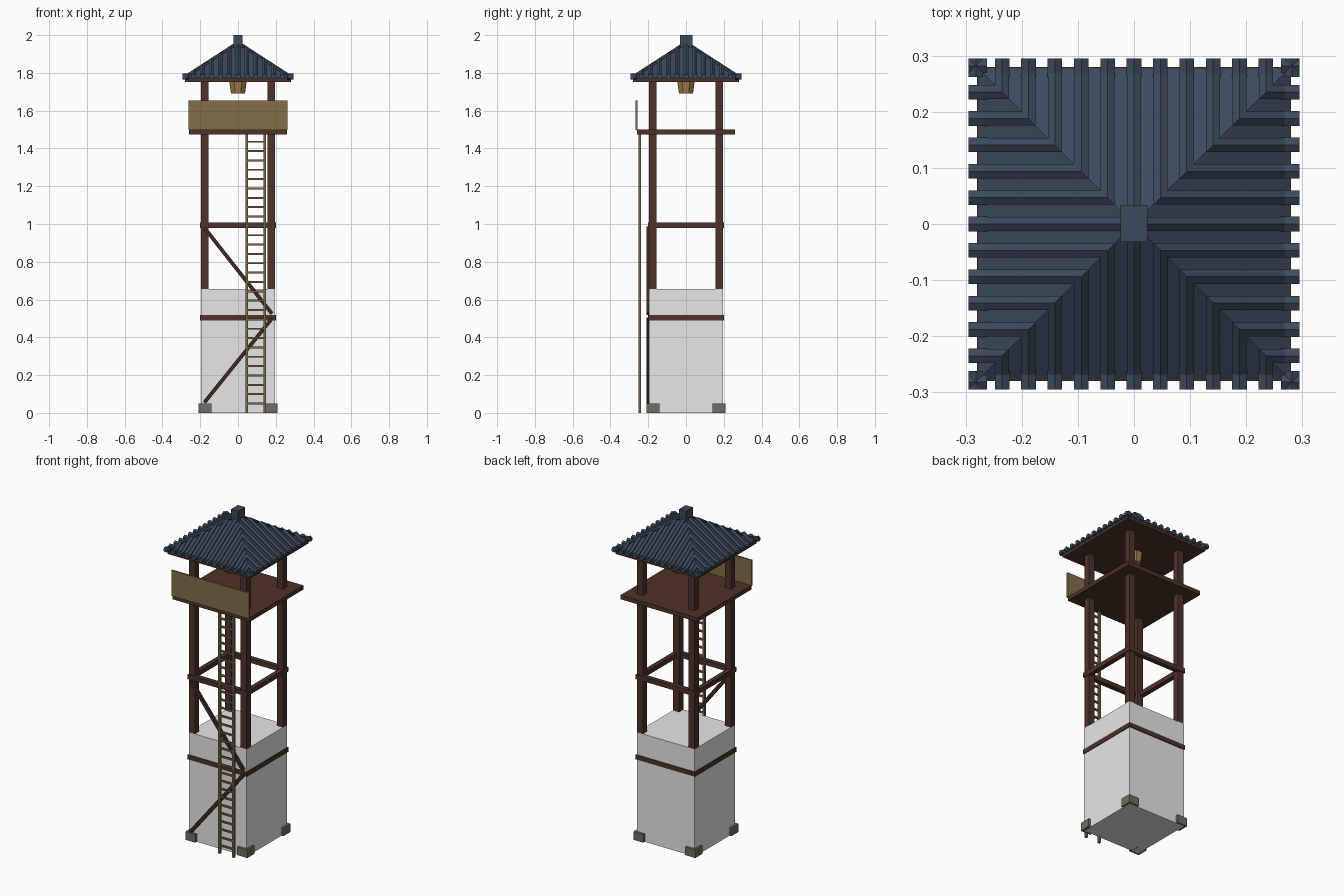
import bpy, bmesh, math
from mathutils import Matrix, Vector

if "Cube" in bpy.data.objects:
    bpy.data.objects.remove(bpy.data.objects["Cube"])


def material(name, rgb):
    m = bpy.data.materials.new(name)
    m.diffuse_color = (*rgb, 1)
    m.use_nodes = True
    m.node_tree.nodes["Principled BSDF"].inputs["Base Color"].default_value = m.diffuse_color
    return m


WOOD = material("dark_wood", (0.076, 0.032, 0.021))
BRACE = material("brace_wood", (0.05, 0.022, 0.014))
TAN = material("tan_wood", (0.23, 0.153, 0.065))
LADDER = material("ladder_wood", (0.19, 0.13, 0.06))
STONE = material("foot_stone", (0.16, 0.155, 0.122))
WALL = material("pale_wall", (0.8, 0.8, 0.8))
TILE = material("blue_tile", (0.042, 0.068, 0.105))
GOLD = material("lantern_gold", (0.36, 0.21, 0.078))


def finish(name, bm, mat):
    bmesh.ops.recalc_face_normals(bm, faces=bm.faces)
    mesh = bpy.data.meshes.new(name)
    bm.to_mesh(mesh)
    bm.free()
    mesh.materials.append(mat)
    ob = bpy.data.objects.new(name, mesh)
    bpy.context.collection.objects.link(ob)
    return ob


def add_box(bm, lo, hi):
    lo, hi = Vector(lo), Vector(hi)
    bmesh.ops.create_cube(bm, size=1, matrix=Matrix.Translation((lo + hi) / 2)
                          @ Matrix.Diagonal((*(hi - lo), 1)))


def box(name, lo, hi, mat):
    bm = bmesh.new()
    add_box(bm, lo, hi)
    return finish(name, bm, mat)


def add_rod(bm, a, b, r, sides):
    a, b = Vector(a), Vector(b)
    d = b - a
    rot = d.to_track_quat('Z', 'Y').to_matrix().to_4x4()
    bmesh.ops.create_cone(bm, segments=sides, radius1=r, radius2=r, depth=d.length,
                          cap_ends=True, matrix=Matrix.Translation((a + b) / 2) @ rot)


def four_sides(bm):
    # repeat the +y side around the tower
    src = bm.verts[:] + bm.edges[:] + bm.faces[:]
    for i in range(1, 4):
        new = bmesh.ops.duplicate(bm, geom=src)["geom"]
        verts = [g for g in new if isinstance(g, bmesh.types.BMVert)]
        bmesh.ops.rotate(bm, verts=verts, cent=(0, 0, 0),
                         matrix=Matrix.Rotation(i * math.pi / 2, 3, 'Z'))


# Enclosed base, corner posts and stone feet
box("base_wall", (-0.1955, -0.1955, 0), (0.1955, 0.1955, 0.655), WALL)
for name, half, top, mat in (("posts", 0.02, 1.76, WOOD), ("feet", 0.034, 0.05, STONE)):
    bm = bmesh.new()
    for x in (-0.175, 0.175):
        for y in (-0.175, 0.175):
            add_box(bm, (x - half, y - half, 0), (x + half, y + half, top))
    finish(name, bm, mat)

# Horizontal beam rings
bm = bmesh.new()
for z in (0.49, 0.98):
    add_box(bm, (-0.2, 0.172, z), (0.2, 0.2, z + 0.028))
four_sides(bm)
finish("beams", bm, WOOD)

# Diagonal braces on the front
for name, z0, z1 in (("lower_brace", 0.055, 0.5), ("upper_brace", 0.98, 0.525)):
    a, b = Vector((-0.178, 0, z0)), Vector((0.18, 0, z1))
    side = Vector((-(b - a).z, 0, (b - a).x)).normalized() * 0.01
    bm = bmesh.new()
    f = bm.faces.new([bm.verts.new(p + Vector((0, -0.21, 0)))
                      for p in (a - side, b - side, b + side, a + side)])
    ext = bmesh.ops.extrude_face_region(bm, geom=[f])["geom"]
    bmesh.ops.translate(bm, vec=(0, 0.016, 0),
                        verts=[g for g in ext if isinstance(g, bmesh.types.BMVert)])
    finish(name, bm, BRACE)

# Ladder
bm = bmesh.new()
for x in (0.047, 0.141):
    add_box(bm, (x - 0.007, -0.251, 0), (x + 0.007, -0.237, 1.475))
for i in range(1, 30):
    z = i * 0.0495
    add_box(bm, (0.047, -0.249, z - 0.005), (0.141, -0.239, z + 0.005))
finish("ladder", bm, LADDER)

# Lookout platform and front shield board
box("platform", (-0.26, -0.26, 1.474), (0.26, 0.26, 1.499), WOOD)
box("shield_board", (-0.262, -0.268, 1.497), (0.262, -0.257, 1.653), TAN)

# Hanging lantern
bm = bmesh.new()
bmesh.ops.create_cone(bm, segments=8, radius1=0.04, radius2=0.05, depth=0.065, cap_ends=True,
                      matrix=Matrix.Translation((0, 0, 1.7225)) @ Matrix.Rotation(math.pi / 8, 4, 'Z'))
finish("lantern", bm, GOLD)

# Roof: ceiling plate, pyramid and cap
EAVE, Z0, Z1 = 0.277, 1.772, 1.953
box("ceiling", (-0.28, -0.28, 1.753), (0.28, 0.28, Z0), WOOD)
bm = bmesh.new()
bmesh.ops.create_cone(bm, segments=4, radius1=EAVE * math.sqrt(2), radius2=0, depth=Z1 - Z0,
                      cap_ends=True, matrix=Matrix.Translation((0, 0, (Z0 + Z1) / 2))
                      @ Matrix.Rotation(math.pi / 4, 4, 'Z'))
finish("roof", bm, TILE)
box("roof_cap", (-0.024, -0.032, 1.93), (0.024, 0.034, 2.0), TILE)

# Tile ridges running down each slope, trimmed at the hips
STEP = 0.047
bm = bmesh.new()
for k in range(-5, 6):
    add_rod(bm, (k * STEP, -0.02, Z1 + 0.02 * (Z1 - Z0) / EAVE), (k * STEP, 0.28, Z0), 0.0145, 6)
for s in (-1, 1):
    bmesh.ops.bisect_plane(bm, geom=bm.verts[:] + bm.edges[:] + bm.faces[:], plane_co=(0, 0, 0),
                           plane_no=(s, 1, 0), clear_inner=True)
four_sides(bm)
finish("tile_ridges", bm, TILE)

# Round tile ends along the eaves
bm = bmesh.new()
for k in range(-6, 7):
    add_rod(bm, (k * STEP, 0.262, 1.781), (k * STEP, 0.295, 1.781), 0.015, 6)
four_sides(bm)
finish("eave_tiles", bm, TILE)
